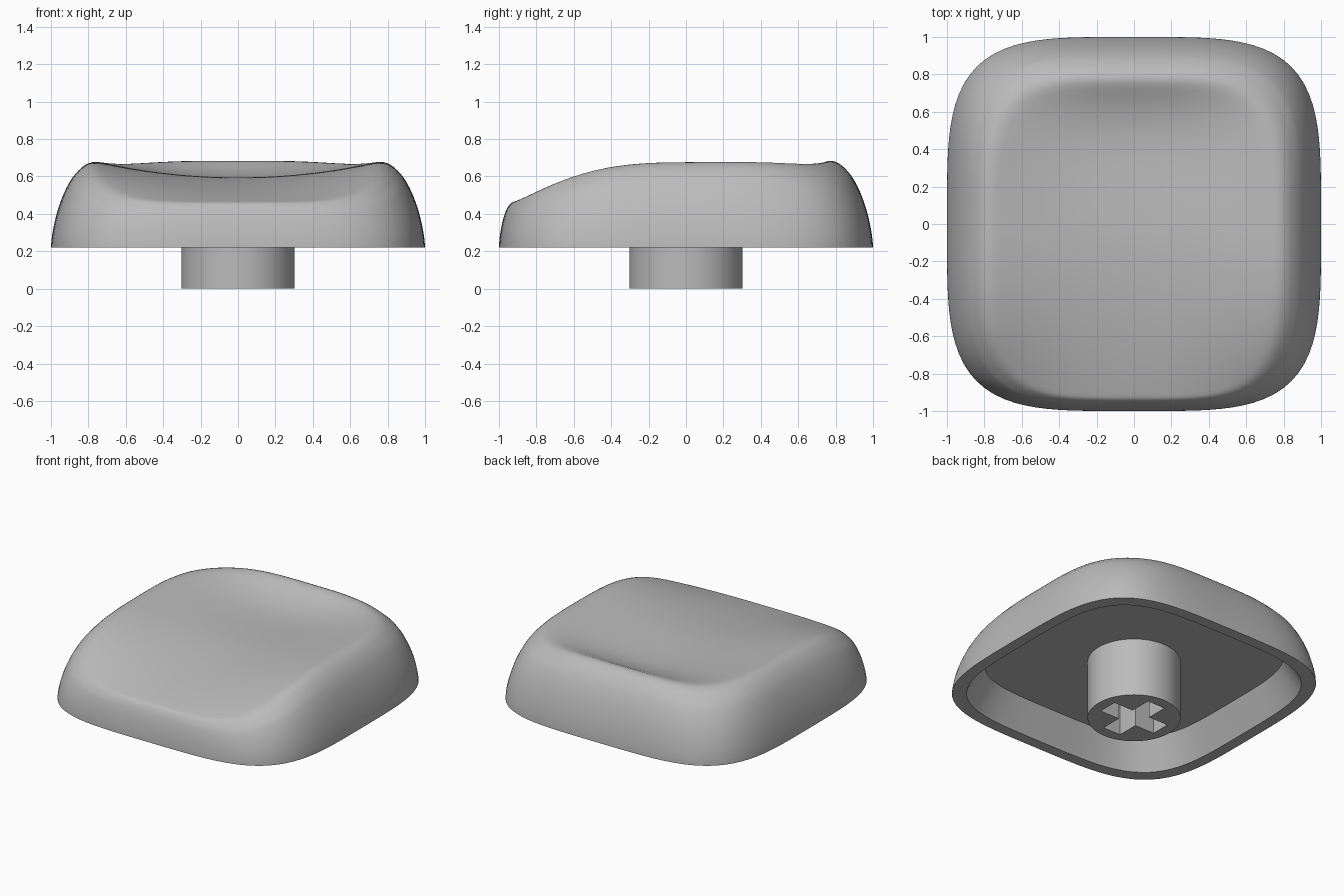
import bpy, bmesh
from math import sin, cos, pi, radians

if "Cube" in bpy.data.objects:
    bpy.data.objects.remove(bpy.data.objects["Cube"], do_unlink=True)

SEG = 128           # points around the cap
BASE, CEILING = 0.22, 0.42

plastic = bpy.data.materials.new("grey_plastic")
plastic.use_nodes = True
GREY = (0.5, 0.5, 0.5, 1)
plastic.diffuse_color = GREY
plastic.node_tree.nodes["Principled BSDF"].inputs["Base Color"].default_value = GREY


def finish(name, bm):
    """Turn a bmesh into a smooth shaded object with sharp edges kept."""
    bmesh.ops.recalc_face_normals(bm, faces=bm.faces)
    mesh = bpy.data.meshes.new(name)
    bm.to_mesh(mesh)
    bm.free()
    obj = bpy.data.objects.new(name, mesh)
    bpy.context.collection.objects.link(obj)
    mesh.materials.append(plastic)
    bpy.ops.object.select_all(action="DESELECT")
    obj.select_set(True)
    bpy.context.view_layer.objects.active = obj
    bpy.ops.object.shade_smooth_by_angle(angle=radians(35))


def squircle(a, power=4):
    """Point on a rounded square of half width 1."""
    c, s = cos(a), sin(a)
    r = (abs(c) ** power + abs(s) ** power) ** (-1 / power)
    return c * r, s * r


def top_height(x, y):
    """Dished top: low along the middle, high at the side and back rims."""
    if y < 0:
        rim = 0.68 - 0.27 * abs(y) ** 2.65
        middle = 0.595 - 0.13 * (abs(y) / 0.92) ** 1.8
    else:
        u = y / 0.76
        rim = 0.68 + 0.01 * u
        middle = 0.595 - 0.05 * u ** 2 + 0.145 * u ** 4
    return middle + (rim - middle) * (x / 0.76) ** 2


def crest(a):
    """Point on the rim of the dish, set back from the front edge."""
    x, y = squircle(a)
    return x * 0.76, y * 0.84 - 0.08


def flat_ring(scale, z):
    def point(a):
        x, y = squircle(a)
        return x * scale, y * scale, z
    return point


def wall_ring(t):
    """Bulging outer wall, t runs from the bottom edge to the crest."""
    inset, rise = 1 - cos(t * pi / 2), sin(t * pi / 2) ** 1.3
    def point(a):
        (bx, by), (cx, cy) = squircle(a), crest(a)
        z = BASE + (top_height(cx, cy) - BASE) * rise
        return bx + (cx - bx) * inset, by + (cy - by) * inset, z
    return point


def dish_ring(scale):
    def point(a):
        x, y = crest(a)
        x, y = x * scale, (y + 0.08) * scale - 0.08
        return x, y, top_height(x, y)
    return point


# Cap shell: cavity ceiling, cavity wall, bottom lip, outer wall, dish
WALL, DISH = 20, 24
rings = [flat_ring(0.82, CEILING), flat_ring(0.92, BASE)]
rings += [wall_ring(i / WALL) for i in range(WALL + 1)]
rings += [dish_ring(1 - i / DISH) for i in range(1, DISH)]

bm = bmesh.new()
loops = [[bm.verts.new(ring(2 * pi * i / SEG)) for i in range(SEG)] for ring in rings]
for low, high in zip(loops, loops[1:]):
    for i in range(SEG):
        j = (i + 1) % SEG
        bm.faces.new((low[i], low[j], high[j], high[i]))
bm.faces.new(loops[0])
centre = bm.verts.new((0, -0.08, top_height(0, -0.08)))
for i in range(SEG):
    bm.faces.new((loops[-1][i], loops[-1][(i + 1) % SEG], centre))

# Soften the rim of the dish
rim_verts = [v for loop in loops[WALL - 4:WALL + 9] for v in loop]
for _ in range(5):
    bmesh.ops.smooth_vert(bm, verts=rim_verts, factor=0.5,
                          use_axis_x=True, use_axis_y=True, use_axis_z=True)
finish("cap", bm)

# Stem: round post with a cross shaped socket
ARM, HALF = 0.225, 0.07
SOCKET_TOP = 0.38
quarter = [(ARM, -HALF), (ARM, HALF), (HALF, HALF)]
cross = []
for k in range(4):
    c, s = round(cos(k * pi / 2)), round(sin(k * pi / 2))
    cross += [(x * c - y * s, x * s + y * c) for x, y in quarter]
circle = [(0.303 * cos(2 * pi * i / 64), 0.303 * sin(2 * pi * i / 64)) for i in range(64)]

bm = bmesh.new()
end_edges = []
for outline, top in ((circle, CEILING), (cross, SOCKET_TOP)):
    low = [bm.verts.new((x, y, 0)) for x, y in outline]
    high = [bm.verts.new((x, y, top)) for x, y in outline]
    for i in range(len(outline)):
        j = (i + 1) % len(outline)
        bm.faces.new((low[i], low[j], high[j], high[i]))
        end_edges.append(bm.edges.get((low[i], low[j])))
    bm.faces.new(high)
bmesh.ops.triangle_fill(bm, edges=end_edges, use_beauty=True)
finish("stem", bm)
